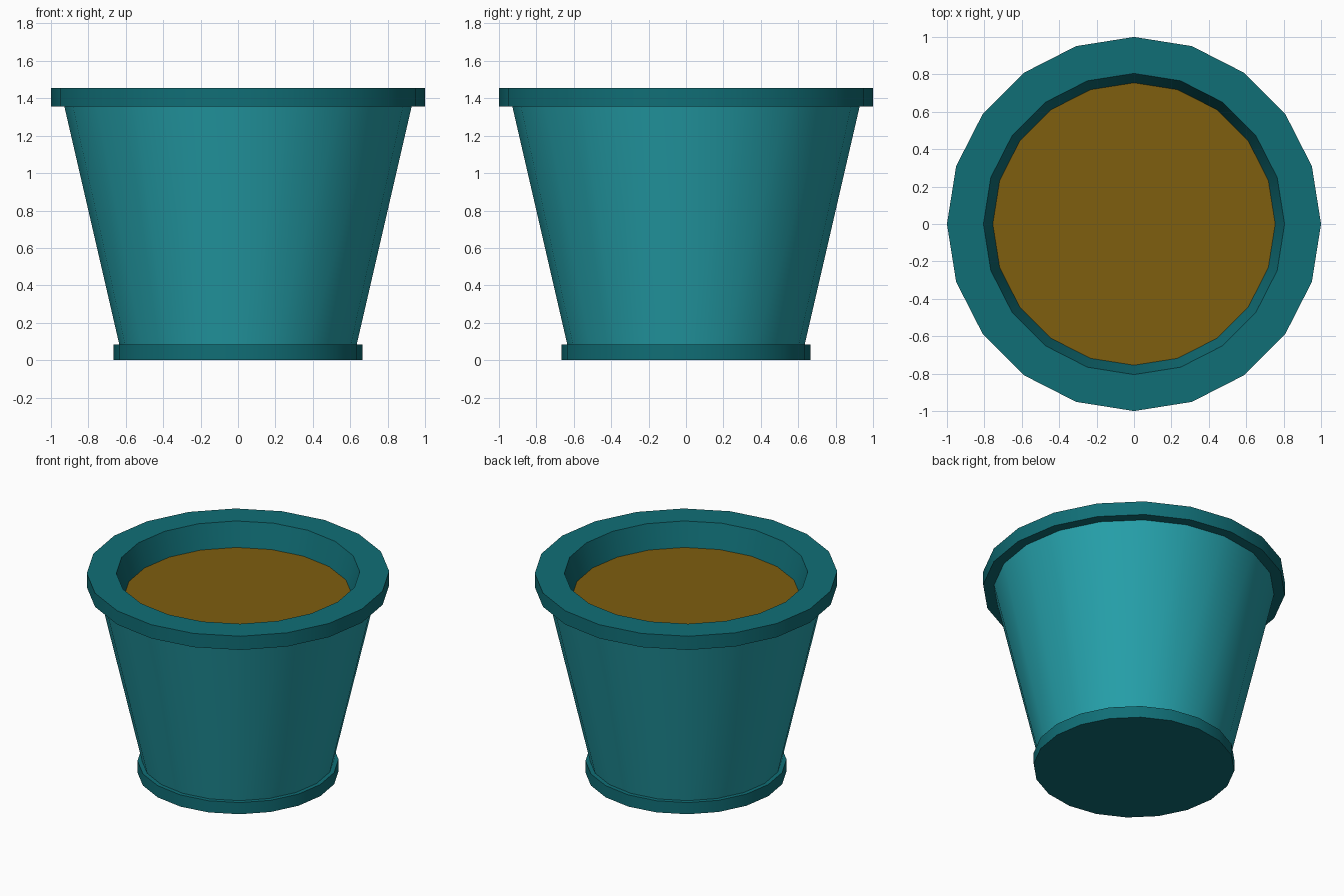
import bpy
import bmesh
from math import cos, sin, tau, radians

SIDES = 20

cube = bpy.data.objects.get("Cube")
if cube:
    bpy.data.objects.remove(cube, do_unlink=True)


def material(name, rgb):
    mat = bpy.data.materials.new(name)
    mat.use_nodes = True
    colour = (*rgb, 1.0)
    mat.diffuse_color = colour
    mat.node_tree.nodes["Principled BSDF"].inputs["Base Color"].default_value = colour
    return mat


def lathe(name, profile, mat, cap_start=False):
    """Spin a (radius, height) profile round z; order it so faces point outward."""
    bm = bmesh.new()
    rings = [[bm.verts.new((r * cos(tau * i / SIDES), r * sin(tau * i / SIDES), z))
              for i in range(SIDES)] for r, z in profile]
    for low, high in zip(rings, rings[1:]):
        for i in range(SIDES):
            j = (i + 1) % SIDES
            bm.faces.new((low[i], low[j], high[j], high[i]))
    if cap_start:
        bm.faces.new(rings[0][::-1])
    mesh = bpy.data.meshes.new(name)
    bm.to_mesh(mesh)
    bm.free()
    mesh.materials.append(mat)
    obj = bpy.data.objects.new(name, mesh)
    bpy.context.collection.objects.link(obj)
    bpy.ops.object.select_all(action="DESELECT")
    obj.select_set(True)
    bpy.context.view_layer.objects.active = obj
    bpy.ops.object.shade_smooth_by_angle(angle=radians(30))
    return obj


teal = material("teal", (0.0185, 0.352, 0.402))
dark_teal = material("dark teal", (0.0052, 0.156, 0.181))
soil_brown = material("soil brown", (0.209, 0.112, 0.0048))

# Foot ring with closed underside
lathe("pot_foot", [(0.665, 0), (0.665, 0.085), (0.62, 0.085)], dark_teal, cap_start=True)

# Tapered wall
lathe("pot_body", [(0.635, 0.085), (0.928, 1.355)], teal)

# Overhanging rim and the inner wall down to the soil
lathe("pot_rim", [(0.92, 1.355), (1, 1.355), (1, 1.455), (0.805, 1.455), (0.755, 1.285)], dark_teal)

# Soil surface
bpy.ops.mesh.primitive_circle_add(vertices=SIDES, radius=0.755, fill_type="NGON",
                                  location=(0, 0, 1.285))
soil = bpy.context.object
soil.name = "soil"
soil.data.materials.append(soil_brown)
